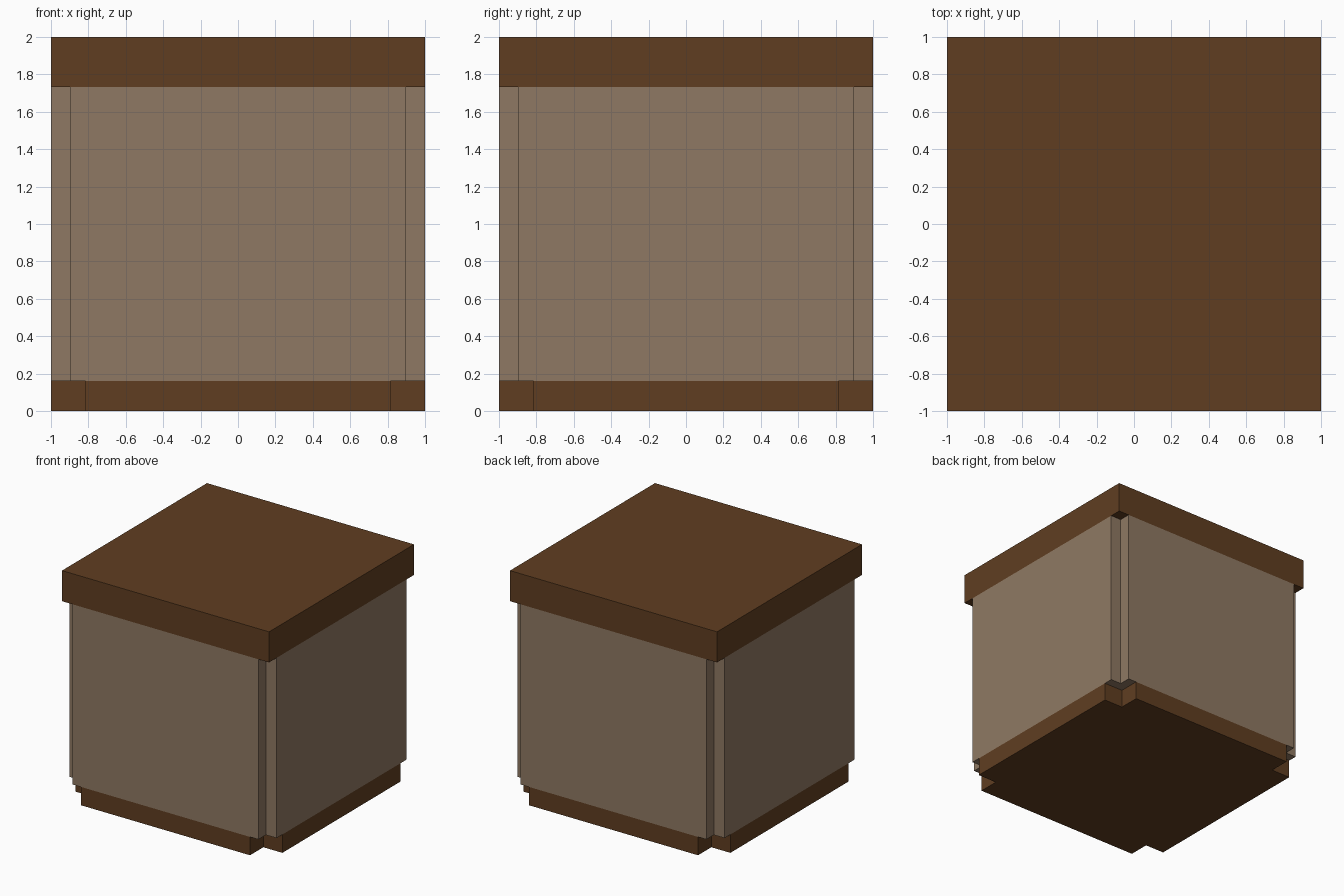
import bpy, bmesh

if "Cube" in bpy.data.objects:
    bpy.data.objects.remove(bpy.data.objects["Cube"])


def material(name, rgb):
    m = bpy.data.materials.new(name)
    m.diffuse_color = (*rgb, 1.0)
    m.use_nodes = True
    m.node_tree.nodes["Principled BSDF"].inputs["Base Color"].default_value = m.diffuse_color
    return m


dark_brown = material("dark brown wood", (0.117, 0.048, 0.0152))
tan = material("tan panel", (0.275, 0.191, 0.125))


def block(name, z0, z1, inner, mat):
    """Vertical prism 2 units wide; its corners are notched in to +-inner."""
    if inner < 1:
        quarter = [(1, -inner), (1, inner), (inner, inner)]
    else:
        quarter = [(1, 1)]
    outline = []
    for _ in range(4):
        outline += quarter
        quarter = [(-y, x) for x, y in quarter]
    bm = bmesh.new()
    face = bm.faces.new([bm.verts.new((x, y, z0)) for x, y in outline])
    ext = bmesh.ops.extrude_face_region(bm, geom=[face], use_keep_orig=True)
    verts = [g for g in ext["geom"] if isinstance(g, bmesh.types.BMVert)]
    bmesh.ops.translate(bm, verts=verts, vec=(0, 0, z1 - z0))
    bmesh.ops.recalc_face_normals(bm, faces=bm.faces)
    mesh = bpy.data.meshes.new(name)
    bm.to_mesh(mesh)
    bm.free()
    mesh.materials.append(mat)
    obj = bpy.data.objects.new(name, mesh)
    bpy.context.collection.objects.link(obj)


# Deeply notched plinth, notched body, and full square lid
block("base", 0.0, 0.16, 0.816, dark_brown)
block("body", 0.16, 1.733, 0.897, tan)
block("lid", 1.733, 2.0, 1.0, dark_brown)
